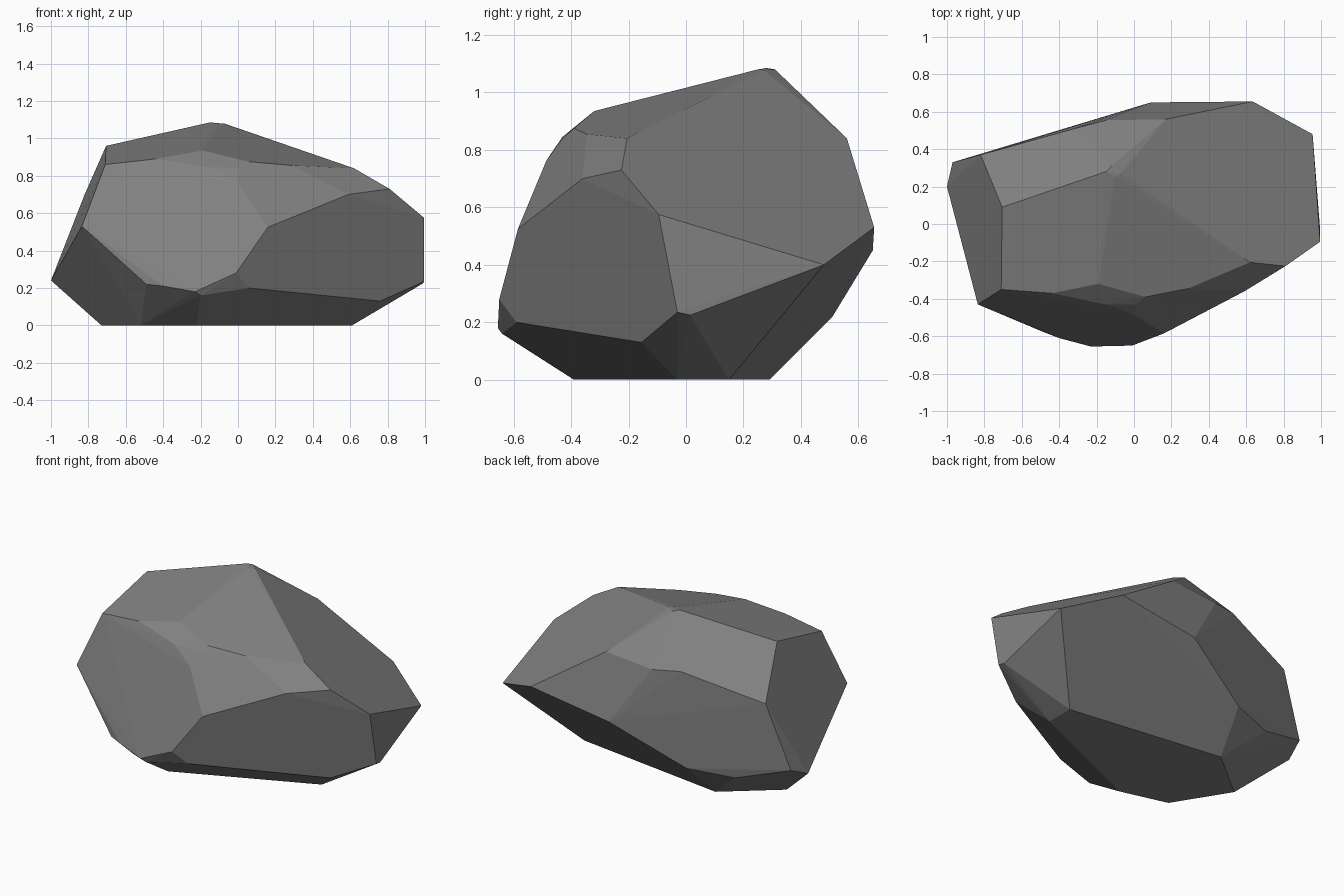
import bpy, bmesh, math

# Corner points of the faceted boulder, grouped by height level
base = [(.61, .15, 0), (.61, -.03, 0), (-.22, -.39, 0), (-.52, -.31, 0),
        (-.73, .03, 0), (-.41, .29, 0)]
belly = [(.995, -.03, .235), (.99, .015, .225), (.76, -.155, .13),
         (.06, -.59, .20), (-.01, -.65, .28), (-.20, -.64, .16),
         (-.23, -.655, .18), (-.40, -.61, .21), (-.49, -.575, .22),
         (-1, .20, .24), (-.97, .33, .30), (-.64, .42, .20),
         (-.36, .51, .22), (.09, .65, .45), (.955, .48, .40)]
shoulder = [(.995, -.095, .575), (.81, -.225, .73), (.59, -.36, .70),
            (.16, -.585, .525), (-.835, -.43, .53), (-.82, .37, .70),
            (-.32, .51, .825), (-.15, .555, .81), (.17, .56, .84),
            (.635, .655, .53), (0, -.485, .765)]
crown = [(.62, -.205, .84), (.29, -.345, .855), (.06, -.39, .875),
         (.01, -.43, .84), (-.15, -.43, .845), (-.44, -.37, .89),
         (-.71, -.35, .86), (-.19, -.32, .935), (-.705, .09, .96),
         (-.15, .28, 1.085), (-.12, .31, 1.08), (-.10, .25, 1.08),
         (-.07, .27, 1.078)]

# Boulder: wrap the corners in a convex skin and merge nearly flat facets
bm = bmesh.new()
for p in base + belly + shoulder + crown:
    bm.verts.new(p)
hull = bmesh.ops.convex_hull(bm, input=bm.verts[:])
loose = {v for v in hull["geom_interior"] + hull["geom_unused"]
         if isinstance(v, bmesh.types.BMVert)}
bmesh.ops.delete(bm, geom=list(loose), context='VERTS')
bmesh.ops.dissolve_limit(bm, angle_limit=math.radians(2.5),
                         verts=bm.verts[:], edges=bm.edges[:])
bmesh.ops.recalc_face_normals(bm, faces=bm.faces[:])

mesh = bpy.data.meshes.new("boulder")
bm.to_mesh(mesh)
bm.free()

# Single grey stone colour
stone = bpy.data.materials.new("stone_grey")
stone.diffuse_color = (0.22, 0.22, 0.22, 1)
mesh.materials.append(stone)
bpy.context.collection.objects.link(bpy.data.objects.new("boulder", mesh))
